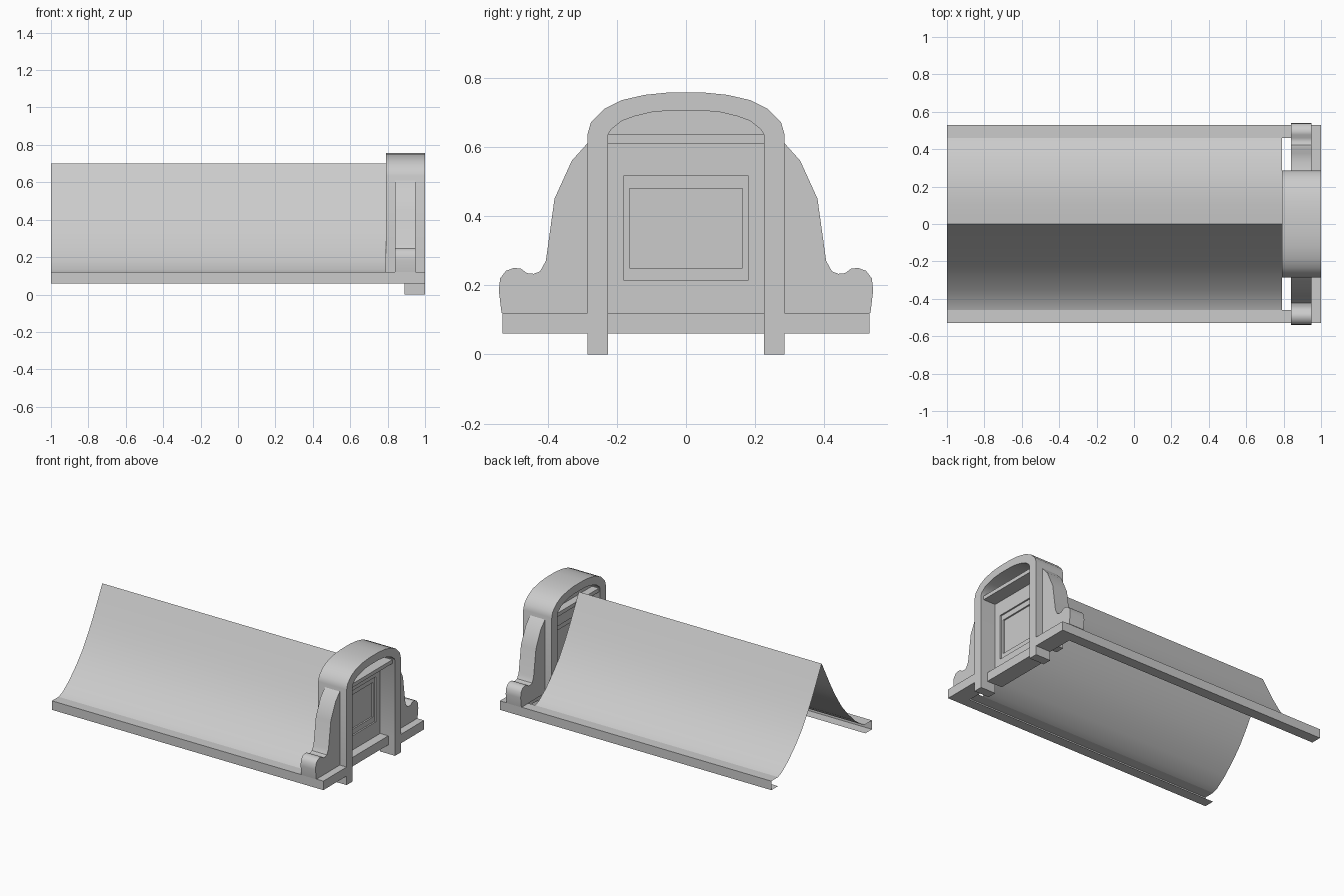
import bpy, bmesh

if "Cube" in bpy.data.objects:
    bpy.data.objects.remove(bpy.data.objects["Cube"])


def make(name, verts, faces, smooth=False):
    me = bpy.data.meshes.new(name)
    me.from_pydata(verts, [], faces)
    bm = bmesh.new()
    bm.from_mesh(me)
    bmesh.ops.recalc_face_normals(bm, faces=bm.faces)
    bm.to_mesh(me)
    bm.free()
    ob = bpy.data.objects.new(name, me)
    bpy.context.collection.objects.link(ob)
    if smooth:
        bpy.ops.object.select_all(action='DESELECT')
        bpy.context.view_layer.objects.active = ob
        ob.select_set(True)
        bpy.ops.object.shade_smooth_by_angle(angle=0.6)
    return ob


def prism(name, pts, x0, x1, smooth=False):
    n = len(pts)
    v = [(x, y, z) for x in (x0, x1) for y, z in pts]
    f = [tuple(range(n)), tuple(range(n, 2 * n))]
    f += [(i, (i + 1) % n, n + (i + 1) % n, n + i) for i in range(n)]
    return make(name, v, f, smooth)


def box(name, x0, x1, y0, y1, z0, z1):
    return prism(name, [(y0, z0), (y1, z0), (y1, z1), (y0, z1)], x0, x1)


def sheet(name, pts, x0, x1):
    n = len(pts)
    v = [(x, y, z) for x in (x0, x1) for y, z in pts]
    return make(name, v, [(i, i + 1, n + i + 1, n + i) for i in range(n - 1)], True)


def ring(name, outer, inner, x0, x1, closed=True, smooth=False):
    # band between two matching outlines
    n = len(outer)
    v = [(x, y, z) for x in (x0, x1) for loop in (outer, inner) for y, z in loop]
    f = []
    for i in range(n if closed else n - 1):
        j = (i + 1) % n
        f += [(i, j, n + j, n + i), (2*n + i, 2*n + j, 3*n + j, 3*n + i),
              (i, j, 2*n + j, 2*n + i), (n + i, n + j, 3*n + j, 3*n + i)]
    if not closed:
        f += [(e, n + e, 3*n + e, 2*n + e) for e in (0, n - 1)]
    return make(name, v, f, smooth)


def rect(w, z0, z1):
    return [(-w, z0), (w, z0), (w, z1), (-w, z1)]


def both(half):
    # mirror a right half outline to the left
    return half + [(-y, z) for y, z in reversed(half)]


roof = [(0, .70), (.05, .605), (.10, .51), (.147, .43), (.21, .335), (.275, .26),
        (.35, .187), (.42, .135), (.46, .12)]
bracket = [(.285, .12), (.533, .12), (.541, .185), (.537, .22), (.52, .242), (.497, .25),
           (.477, .248), (.46, .235), (.44, .233), (.422, .24), (.405, .27), (.38, .45),
           (.33, .56), (.285, .61)]

# roof slopes, eaves, brackets, feet
for s, side in ((-1, "left"), (1, "right")):
    m = lambda pts: [(s * y, z) for y, z in pts]
    sheet("roof_slope_" + side, m(roof), -1, .79)
    sheet("eave_" + side, m([(.46, .12), (.53, .12), (.53, .06), (.46, .06)]), -1, 1)
    prism("scroll_bracket_" + side, m(bracket), .84, .95, True)
    box("front_ledge_" + side, .89, 1, s * .285, s * .53, .06, .12)
    box("foot_" + side, .89, 1, s * .225, s * .285, 0, .12)

# arched surround with its legs
outer = both([(.285, .12), (.285, .635), (.275, .67), (.235, .71), (.185, .735), (.12, .75), (.05, .757)])
inner = both([(.225, .12), (.225, .635), (.215, .65), (.18, .675), (.12, .695), (.05, .705)][:1]
             + [(.225, .635), (.217, .65), (.185, .675), (.15, .688), (.1, .7), (.045, .705)])
ring("arched_surround", outer, inner, .79, 1, closed=False, smooth=True)

# crossbar, sill and arch infill
box("crossbar", .80, .98, -.225, .225, .61, .635)
box("sill", .84, .95, -.225, .225, .06, .12)
prism("arch_infill", inner[1:-1], .85, .88)

# stepped window
ring("window_wall", rect(.225, .12, .61), rect(.18, .215, .515), .84, .89)
ring("window_frame", rect(.18, .215, .515), rect(.163, .25, .48), .85, .88)
box("window_pane", .86, .87, -.163, .163, .25, .48)
